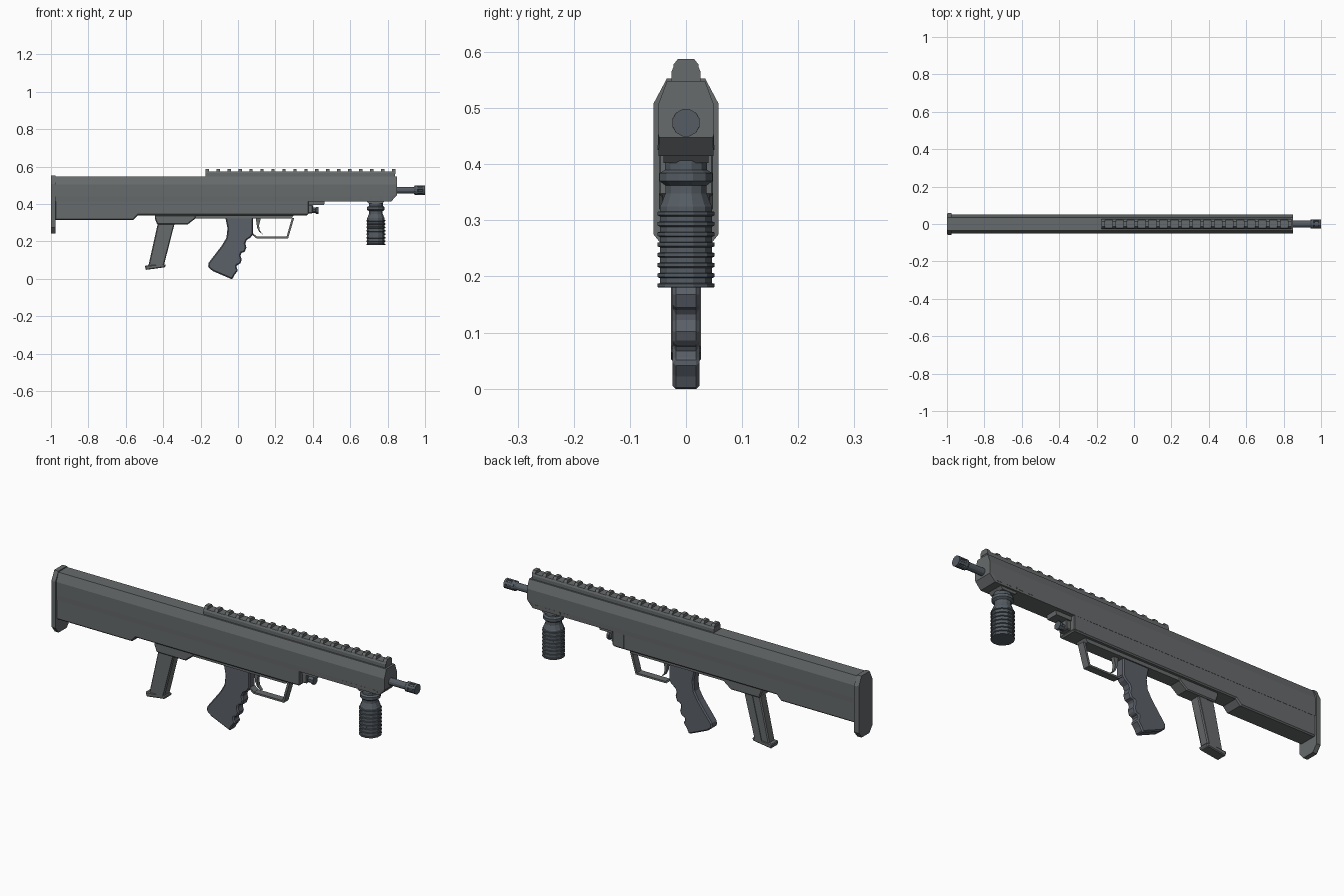
import bpy, bmesh, math
from mathutils import Matrix, Vector


def material(name, rgb):
    m = bpy.data.materials.new(name)
    m.diffuse_color = (*rgb, 1)
    return m


BODY = material("body_grey", (0.135, 0.145, 0.148))
GRIP = material("grip_grey", (0.105, 0.118, 0.14))
METAL = material("metal_grey", (0.09, 0.108, 0.125))


def finish(name, bm, bevel=0.0, mat=BODY):
    bmesh.ops.recalc_face_normals(bm, faces=bm.faces)
    me = bpy.data.meshes.new(name)
    bm.to_mesh(me)
    bm.free()
    me.materials.append(mat)
    ob = bpy.data.objects.new(name, me)
    bpy.context.collection.objects.link(ob)
    if bevel:
        m = ob.modifiers.new("bevel", 'BEVEL')
        m.width, m.segments = bevel, 1
        m.limit_method, m.angle_limit = 'ANGLE', math.radians(50)
    return ob


def loft(name, rings, bevel=0.0, mat=BODY):
    """Skin equal-length closed rings and cap both ends."""
    bm = bmesh.new()
    vs = [[bm.verts.new(p) for p in r] for r in rings]
    n = len(vs[0])
    for a, b in zip(vs, vs[1:]):
        for i in range(n):
            j = (i + 1) % n
            bm.faces.new((a[i], a[j], b[j], b[i]))
    bm.faces.new(vs[0])
    bm.faces.new(vs[-1])
    return finish(name, bm, bevel, mat)


def side_prism(name, pts, half, bevel=0.0, mat=BODY):
    """Extrude an x-z outline across y."""
    return loft(name, [[(x, y, z) for x, z in pts] for y in (-half, half)], bevel, mat)


def box(name, x0, x1, z0, z1, half, bevel=0.0):
    return side_prism(name, [(x0, z0), (x1, z0), (x1, z1), (x0, z1)], half, bevel)


def section(x, half_pts):
    """Mirror a right-hand y-z outline (bottom to top) into a full ring at x."""
    return [(x, y, z) for y, z in half_pts] + [(x, -y, z) for y, z in reversed(half_pts)]


def lathe(name, profile, origin, axis, sides):
    rot = Vector((0, 0, 1)).rotation_difference(Vector(axis)).to_matrix().to_4x4()
    mat = Matrix.Translation(origin) @ rot
    rings = []
    for r, h in profile:
        rings.append([mat @ Vector((r * math.cos(math.tau * (i + .5) / sides),
                                    r * math.sin(math.tau * (i + .5) / sides), h))
                      for i in range(sides)])
    return loft(name, rings, mat=METAL)


# Upper housing: chamfered long tube with an undercut nose
outline = [(0.049, 0.415), (0.05, 0.44), (0.05, 0.505), (0.034, 0.548)]
loft("upper_housing", [
    section(-0.98, outline), section(0.82, outline),
    section(0.85, [(0.048, 0.448), (0.05, 0.455), (0.05, 0.505), (0.034, 0.548)]),
])

# Lower housing with stepped underside
side_prism("lower_housing", [(-0.98, 0.315), (-0.56, 0.315), (-0.535, 0.34), (0.375, 0.34),
                             (0.375, 0.434), (-0.98, 0.434)], 0.048, 0.006)
box("lower_front_cover", 0.31, 0.376, 0.345, 0.432, 0.0485, 0.003)
side_prism("trigger_housing", [(-0.44, 0.342), (-0.42, 0.322), (0.285, 0.322), (0.30, 0.342)], 0.03)

# Butt plate
plate = [(0.032, 0.243), (0.058, 0.275), (0.058, 0.508), (0.034, 0.553)]
loft("butt_plate", [section(-1.0, [(y * .94, z) for y, z in plate]),
                    section(-0.994, plate), section(-0.976, plate)])

# Top rail and its teeth
loft("rail_base", [section(x, [(0.026, 0.545), (0.026, 0.565), (0.022, 0.574)])
                   for x in (-0.175, 0.84)])
for i in range(18):
    x = -0.174 + i * 0.0587
    loft(f"rail_tooth_{i + 1}", [section(a, [(0.024, 0.562), (0.022, 0.578), (0.014, 0.588)])
                                 for a in (x, x + 0.018)])

# Barrel and muzzle
lathe("barrel", [(0.018, 0), (0.018, 0.10)], (0.84, 0, 0.474), (1, 0, 0), 12)
lathe("muzzle", [(0.018, 0), (0.025, 0.012), (0.025, 0.022), (0.020, 0.026), (0.020, 0.048),
                 (0.025, 0.052), (0.025, 0.062)], (0.938, 0, 0.474), (1, 0, 0), 12)
for i in range(6):
    a = math.tau * i / 6
    bm = bmesh.new()
    bmesh.ops.create_cube(bm, size=1, matrix=Matrix.Translation((0.97, 0, 0.474))
                          @ Matrix.Rotation(a, 4, 'X') @ Matrix.Translation((0, 0, 0.021))
                          @ Matrix.Diagonal((0.05, 0.012, 0.007, 1)))
    finish(f"muzzle_bar_{i + 1}", bm, mat=METAL)

# Lug and pin under the front
side_prism("front_lug", [(0.37, 0.395), (0.46, 0.395), (0.465, 0.418), (0.37, 0.418)], 0.03)
box("pin_block", 0.37, 0.40, 0.35, 0.397, 0.025, 0.004)
lathe("front_pin", [(0.016, 0), (0.016, 0.02), (0.021, 0.022), (0.021, 0.035)],
      (0.395, 0, 0.366), (1, 0, 0), 8)

# Side strips near the nose
for i in range(4):
    box(f"side_strip_{i + 1}", 0.61 + i * 0.055, 0.645 + i * 0.055, 0.425, 0.434, 0.0505)

# Vertical foregrip, ribbed
side_prism("foregrip_mount", [(0.685, 0.44), (0.685, 0.418), (0.70, 0.402), (0.77, 0.402),
                              (0.785, 0.418), (0.785, 0.44)], 0.04)
prof = [(0.046, 0.18)]
for i in range(8):
    z = 0.18 + i * 0.0183
    prof += [(0.053, z + 0.001), (0.053, z + 0.007), (0.048, z + 0.008), (0.048, z + 0.017)]
prof += [(0.046, 0.328), (0.038, 0.348), (0.038, 0.362), (0.049, 0.370), (0.049, 0.384),
         (0.039, 0.390), (0.039, 0.41)]
lathe("foregrip", prof, (0.737, 0, 0), (0, 0, 1), 12)

# Magazine well, magazine and its foot
side_prism("magazine_well", [(-0.445, 0.342), (-0.445, 0.325), (-0.432, 0.29), (-0.27, 0.29),
                             (-0.225, 0.325), (-0.225, 0.342)], 0.034, 0.005)
side_prism("magazine", [(-0.428, 0.30), (-0.338, 0.30), (-0.398, 0.065), (-0.482, 0.058)],
           0.024, 0.005)
side_prism("magazine_spine", [(-0.385, 0.30), (-0.342, 0.30), (-0.402, 0.07), (-0.44, 0.07)], 0.027)
side_prism("magazine_foot", [(-0.498, 0.072), (-0.493, 0.048), (-0.39, 0.062), (-0.385, 0.075),
                             (-0.40, 0.078)], 0.027, 0.004)

# Pistol grip with finger grooves
side_prism("pistol_grip", [
    (-0.068, 0.33), (0.08, 0.33), (0.08, 0.24), (0.068, 0.222), (0.047, 0.208), (0.039, 0.19),
    (0.045, 0.168), (0.036, 0.145), (0.016, 0.138), (0.014, 0.122), (0.020, 0.102), (0.012, 0.08),
    (-0.008, 0.073), (-0.006, 0.056), (0.001, 0.046), (-0.018, 0.022), (-0.03, -0.003),
    (-0.135, 0.042), (-0.160, 0.062), (-0.158, 0.085), (-0.085, 0.18), (-0.062, 0.22),
    (-0.056, 0.27)], 0.024, 0.006, GRIP)

# Trigger guard and trigger
side_prism("trigger_guard", [
    (0.07, 0.24), (0.098, 0.217), (0.268, 0.217), (0.30, 0.325), (0.288, 0.325), (0.26, 0.226),
    (0.101, 0.226), (0.075, 0.248)], 0.018)
side_prism("trigger", [
    (0.095, 0.325), (0.122, 0.325), (0.112, 0.285), (0.117, 0.258), (0.133, 0.238),
    (0.113, 0.252), (0.102, 0.275)], 0.009)
